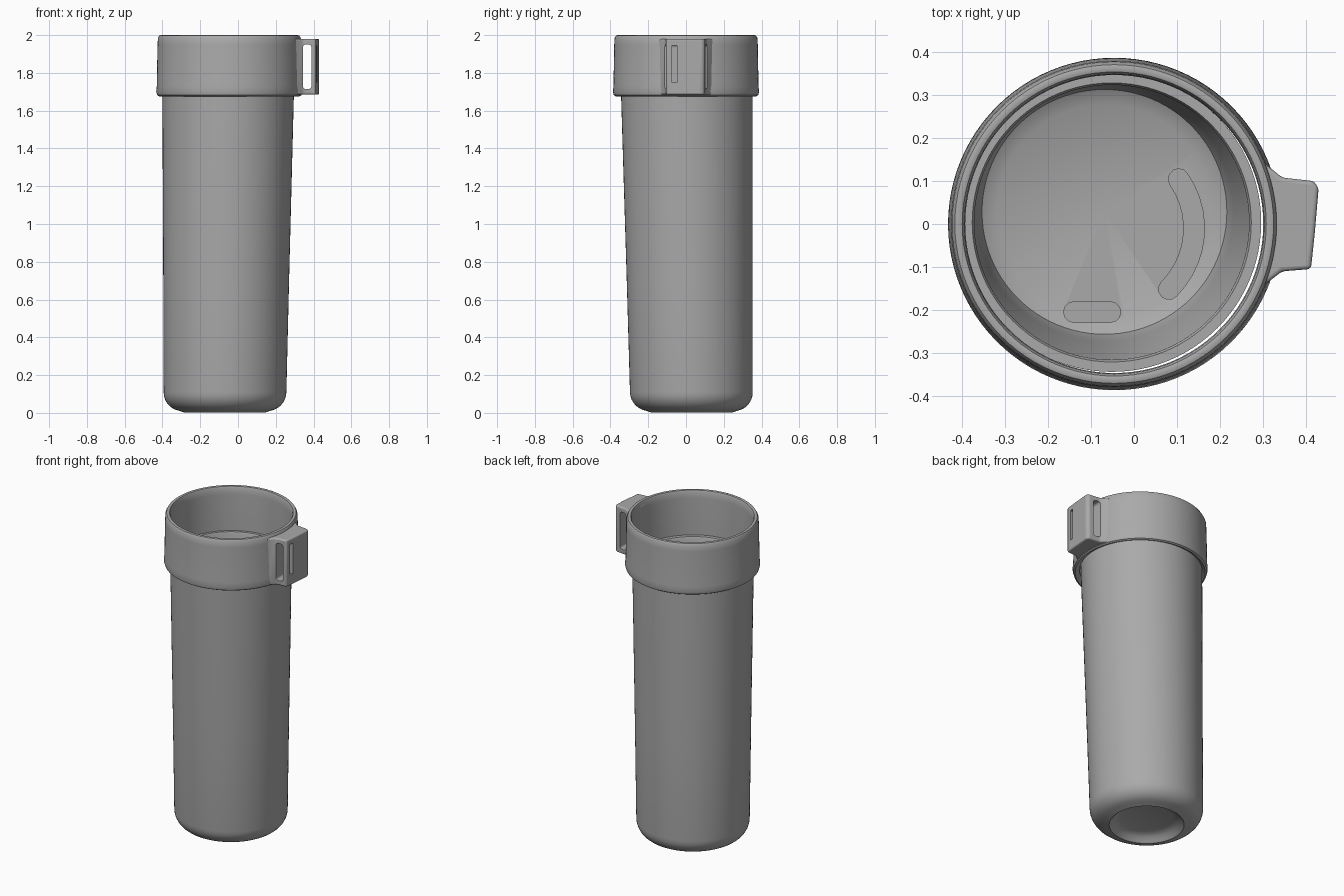
import bpy, bmesh
from math import sin, cos, pi, radians
from mathutils import Vector

default = bpy.data.objects.get("Cube")
if default:
    bpy.data.objects.remove(default, do_unlink=True)

grey = bpy.data.materials.new("plain_grey")
grey.use_nodes = True
grey.diffuse_color = (0.4, 0.4, 0.4, 1)
grey.node_tree.nodes["Principled BSDF"].inputs["Base Color"].default_value = (0.4, 0.4, 0.4, 1)

COLLAR_CENTRE = Vector((-0.046, 0, 0))


def finish(name, bm, smooth=True):
    bmesh.ops.recalc_face_normals(bm, faces=bm.faces)
    mesh = bpy.data.meshes.new(name)
    bm.to_mesh(mesh)
    bm.free()
    obj = bpy.data.objects.new(name, mesh)
    bpy.context.collection.objects.link(obj)
    mesh.materials.append(grey)
    if smooth:
        bpy.ops.object.select_all(action="DESELECT")
        obj.select_set(True)
        bpy.context.view_layer.objects.active = obj
        bpy.ops.object.shade_smooth_by_angle(angle=radians(40))
    return obj


def lathe(name, profile, centre, closed=False, steps=96):
    """Spin (radius, height) points about an axis whose centre may drift with height."""
    bm = bmesh.new()
    rings = []
    for r, z in profile:
        c = centre(z)
        if r == 0:
            rings.append([bm.verts.new((c.x, c.y, z))] * steps)
        else:
            rings.append([bm.verts.new((c.x + r * cos(2 * pi * i / steps),
                                        c.y + r * sin(2 * pi * i / steps), z))
                          for i in range(steps)])
    pairs = list(zip(rings, rings[1:]))
    if closed:
        pairs.append((rings[-1], rings[0]))
    for a, b in pairs:
        for i in range(steps):
            j = (i + 1) % steps
            bm.faces.new(dict.fromkeys((a[i], a[j], b[j], b[i])))
    return finish(name, bm)


def prism(name, outline, z0, z1, smooth=True):
    bm = bmesh.new()
    face = bm.faces.new([bm.verts.new((x, y, z0)) for x, y in outline])
    moved = bmesh.ops.extrude_face_region(bm, geom=[face])["geom"]
    bmesh.ops.translate(bm, vec=(0, 0, z1 - z0),
                        verts=[v for v in moved if isinstance(v, bmesh.types.BMVert)])
    return finish(name, bm, smooth)


def bevel(obj, width):
    mod = obj.modifiers.new("soft_edges", "BEVEL")
    mod.width, mod.segments, mod.limit_method = width, 4, "ANGLE"


def cut(obj, cutter):
    cutter.hide_render = True
    cutter.hide_set(True)
    cutter.display_type = "WIRE"
    mod = obj.modifiers.new(cutter.name, "BOOLEAN")
    mod.operation, mod.solver, mod.object = "DIFFERENCE", "EXACT", cutter


def body_centre(z):
    return Vector((-0.07, 0.03, 0)).lerp(Vector((-0.052, 0.004, 0)), z / 1.7)


def rounded_strip(points, half):
    """Outline of a strip of constant width with round ends along a path."""
    pts = [Vector(p) for p in points]
    dirs = [(pts[min(i + 1, len(pts) - 1)] - pts[max(i - 1, 0)]).normalized()
            for i in range(len(pts))]
    normals = [Vector((-d.y, d.x)) * half for d in dirs]
    out = [p + n for p, n in zip(pts, normals)]
    for k in range(1, 6):
        a = pi * k / 6
        out.append(pts[-1] + normals[-1] * cos(a) + dirs[-1] * half * sin(a))
    out += [p - n for p, n in reversed(list(zip(pts, normals)))]
    for k in range(1, 6):
        a = pi * k / 6
        out.append(pts[0] - normals[0] * cos(a) - dirs[0] * half * sin(a))
    return out


# Tall tapered cup with a hollow base, rounded foot and deep cavity
foot = [(0.225 + 0.1 * sin(a), 0.11 - 0.1 * cos(a))
        for a in [pi / 2 * k / 8 for k in range(9)]]
cup_profile = ([(0, 0.045), (0.15, 0.045), (0.19, 0.03), (0.205, 0.01), (0.215, 0.002)] + foot[1:]
               + [(0.333, 0.7), (0.348, 1.68), (0.348, 1.72),
                  (0.325, 1.72), (0.32, 1.71), (0.3, 0.16), (0.285, 0.11), (0.25, 0.09), (0, 0.09)])
cup = lathe("cup_body", cup_profile, body_centre)

# Moulded slots in the cup floor
arc = [(-0.06 + 0.2 * cos(a), -0.01 + 0.2 * sin(a))
       for a in [radians(-45 + 8 * k) for k in range(11)]]
for name, path in (("straight_floor_slot", [(-0.14, -0.205), (-0.055, -0.205)]),
                   ("curved_floor_slot", arc)):
    cut(cup, prism(name, rounded_strip(path, 0.024), 0.065, 0.15, smooth=False))

# Wide collar around the mouth, with rounded lips
collar_profile = [(0.347, 1.69), (0.372, 1.676), (0.382, 1.682), (0.387, 1.7), (0.384, 1.73),
                  (0.38, 1.95), (0.378, 1.985), (0.371, 1.997), (0.362, 2.0),
                  (0.354, 1.997), (0.349, 1.985), (0.347, 1.95)]
collar = lathe("collar", collar_profile, lambda z: COLLAR_CENTRE, closed=True)

# Carry loop on the left side, flared into the collar
loop = prism("carry_loop", [(0.3, -0.145), (0.345, -0.11), (0.412, -0.105), (0.421, -0.02),
                            (0.43, 0.085), (0.418, 0.1), (0.345, 0.108), (0.3, 0.145)],
             1.685, 1.98)
opening = prism("loop_opening", [(0.343, -0.3), (0.389, -0.3), (0.389, 0.3), (0.343, 0.3)],
                1.715, 1.95, smooth=False)
bevel(opening, 0.015)
slit = prism("strap_slit", [(0.36, -0.073), (0.5, -0.073), (0.5, -0.048), (0.36, -0.048)],
             1.75, 1.945, smooth=False)
bevel(loop, 0.015)
cut(loop, opening)
cut(loop, slit)
